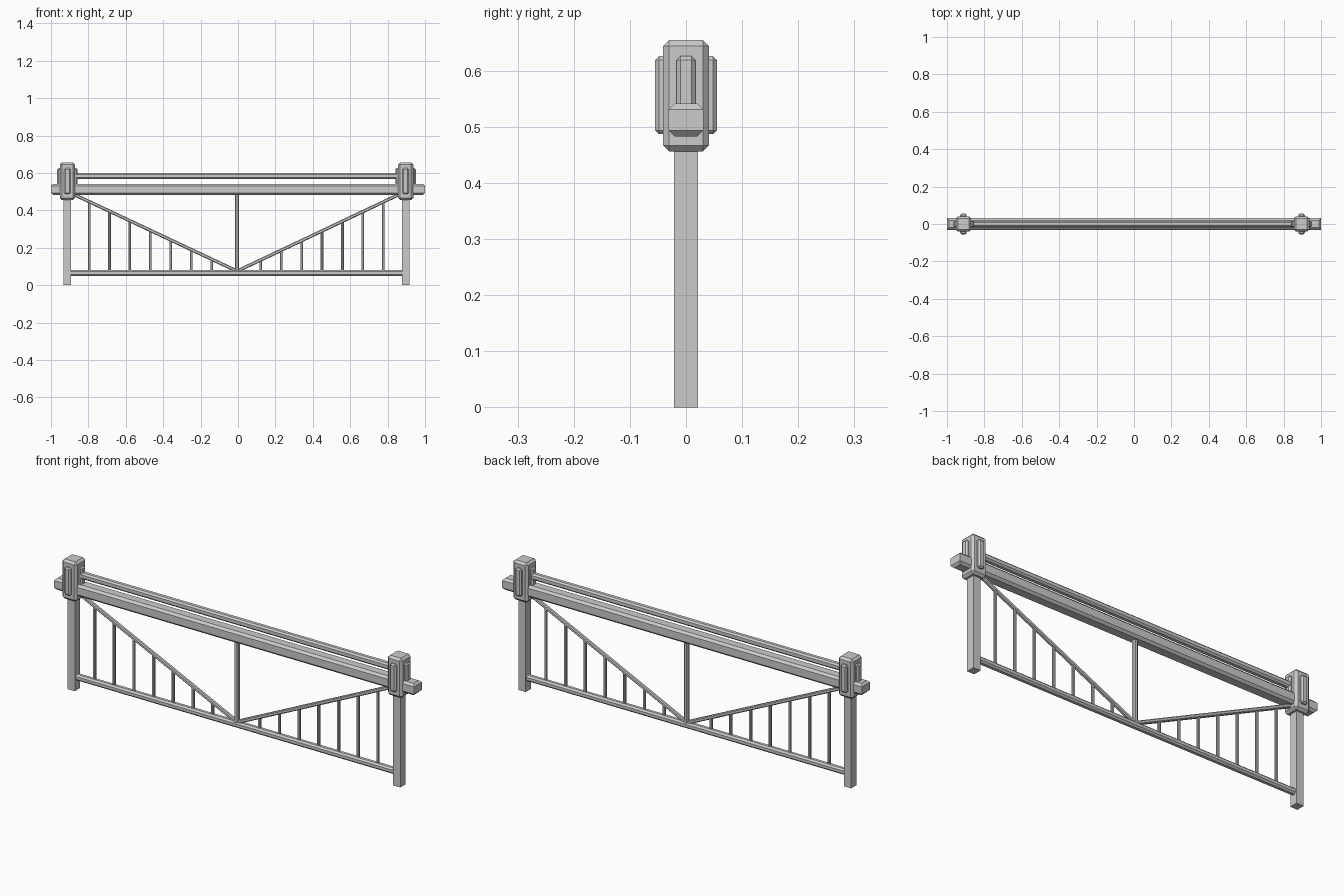
import bpy, bmesh
from mathutils import Vector, Matrix

if "Cube" in bpy.data.objects:
    bpy.data.objects.remove(bpy.data.objects["Cube"])


def box(name, lo, hi, bevel=0.0, pick=None):
    """Box between two corners, with optional flat chamfer on picked edges."""
    lo, hi = Vector(lo), Vector(hi)
    bm = bmesh.new()
    bmesh.ops.create_cube(bm, size=1)
    bmesh.ops.scale(bm, vec=hi - lo, verts=bm.verts)
    if bevel:
        edges = [e for e in bm.edges
                 if pick is None or pick(e.verts[0].co - e.verts[1].co)]
        bmesh.ops.bevel(bm, geom=edges, offset=bevel, offset_type='OFFSET',
                        segments=1, profile=0.5, affect='EDGES')
    bmesh.ops.translate(bm, vec=(lo + hi) / 2, verts=bm.verts)
    me = bpy.data.meshes.new(name)
    bm.to_mesh(me)
    bm.free()
    ob = bpy.data.objects.new(name, me)
    bpy.context.collection.objects.link(ob)
    return ob


def bar(name, a, b, half, bevel):
    """Square bar with chamfered long edges from point a to point b."""
    a, b = Vector(a), Vector(b)
    d = b - a
    ob = box(name, (-half, -half, 0), (half, half, d.length), bevel,
             lambda v: abs(v.z) > 1e-4 + abs(v.x) + abs(v.y))
    z = d.normalized()
    y = Vector((0, 1, 0))
    x = y.cross(z)
    rot = Matrix((x, y, z)).transposed().to_4x4()
    ob.data.transform(Matrix.Translation(a) @ rot)
    return ob


LEFT, RIGHT, MID = -0.912, 0.896, -0.005

# Gate posts with chamfered caps and raised panels on four sides
for side, x in (("left", LEFT), ("right", RIGHT)):
    box(side + "_post", (x - .02, -.021, 0), (x + .02, .021, .47))
    box(side + "_post_cap", (x - .041, -.041, .456), (x + .041, .041, .655), .011)
    box(side + "_cap_panel_x", (x - .055, -.017, .487), (x + .055, .017, .626), .007)
    box(side + "_cap_panel_y", (x - .017, -.055, .487), (x + .017, .055, .626), .007)

# Main beam: every edge chamfered except the upright end corners
box("top_beam", (-1, -.031, .483), (1, .031, .542), .011,
    lambda v: abs(v.z) < 1e-4)

# Thin rails above the beam and along the bottom
bar("upper_rail", (LEFT, 0, .583), (RIGHT, 0, .583), .016, .008)
bar("bottom_rail", (LEFT, 0, .065), (RIGHT, 0, .065), .015, .008)

# Centre upright
bar("centre_upright", (MID, 0, .07), (MID, 0, .49), .011, .005)

# Diagonal braces and the balusters beneath them
for side, s, post in (("left", -1, LEFT), ("right", 1, RIGHT)):
    top = Vector((post - s * .035, 0, .485))
    foot = Vector((MID, 0, .075))
    bar(side + "_brace", foot, top, .009, .004)
    for i in range(7):
        x = -.0095 + s * (.1305 + .1094 * i)
        z = foot.z + (top.z - foot.z) * (x - foot.x) / (top.x - foot.x)
        bar(f"{side}_baluster_{i + 1}", (x, 0, .07), (x, 0, z), .0068, .003)
